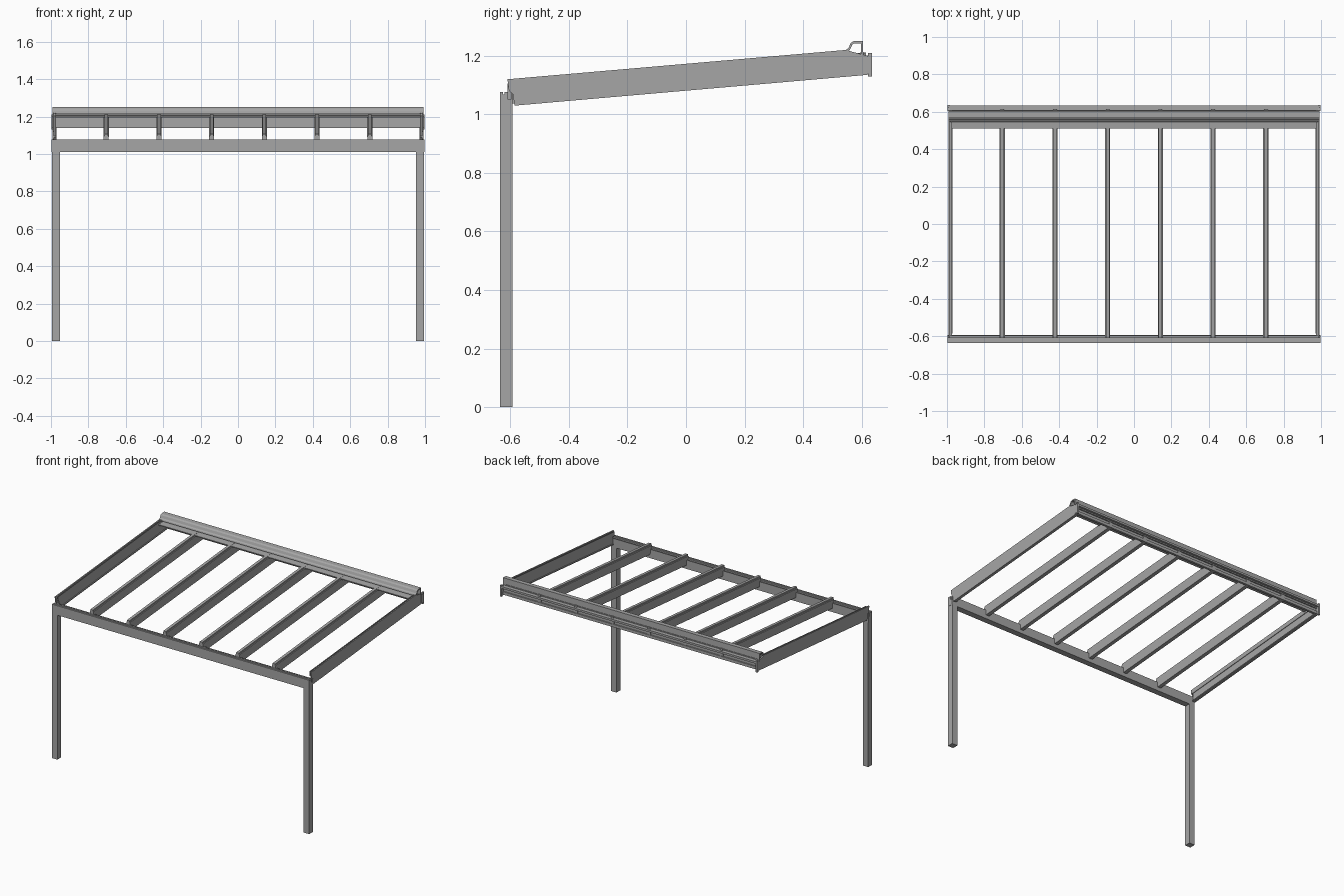
import bpy
from mathutils import Vector

cube = bpy.data.objects.get("Cube")
if cube:
    bpy.data.objects.remove(cube, do_unlink=True)

grey = bpy.data.materials.new("aluminium_grey")
grey.use_nodes = True
colour = (0.38, 0.38, 0.38, 1)
grey.diffuse_color = colour
grey.node_tree.nodes["Principled BSDF"].inputs["Base Color"].default_value = colour

SLOPE = 0.0868


def roof(y):
    """Height of the roof's upper edge at depth y."""
    return 1.12 + (y + 0.61) * SLOPE


def extrude(name, points, place, start, end):
    """Sweep a 2D profile between two stations; place maps (a, b, station) to 3D."""
    n = len(points)
    verts = [Vector(place(a, b, s)) for s in (start, end) for a, b in points]
    faces = [tuple(range(n)), tuple(range(2 * n - 1, n - 1, -1))]
    faces += [(i, i + n, (i + 1) % n + n, (i + 1) % n) for i in range(n)]
    mesh = bpy.data.meshes.new(name)
    mesh.from_pydata(verts, [], faces)
    mesh.materials.append(grey)
    obj = bpy.data.objects.new(name, mesh)
    bpy.context.collection.objects.link(obj)
    bpy.context.view_layer.objects.active = obj
    obj.select_set(True)
    bpy.ops.object.mode_set(mode='EDIT')
    bpy.ops.mesh.select_all(action='SELECT')
    bpy.ops.mesh.normals_make_consistent(inside=False)
    bpy.ops.object.mode_set(mode='OBJECT')
    obj.select_set(False)
    return obj


def across(name, points, x0, x1):
    """Profile in (y, z), swept along x."""
    return extrude(name, points, lambda y, z, x: (x, y, z), x0, x1)


def sloped(name, points, x, y0, y1, side=1):
    """Profile in (x, height below roof edge), swept down the roof slope."""
    return extrude(name, points,
                   lambda a, b, y: (x + side * a, y, roof(y) + b), y0, y1)


def rect(a0, a1, b0, b1):
    return [(a0, b0), (a1, b0), (a1, b1), (a0, b1)]


# Front posts and the end parts of the roof
side_shape = [(-0.61, 1.12), (-0.605, 1.08), (-0.592, 1.07), (-0.585, 1.03),
              (0.62, 1.135), (0.62, 1.2), (0.545, 1.22)]
for label, s in (("left", 1), ("right", -1)):
    across(label + "_post", rect(-0.635, -0.593, 0, 1.012), s * 0.953, s * 0.995)
    across(label + "_side_rafter", side_shape, s * 0.984, s * 0.992)
    sloped(label + "_glazing_ledge", rect(0.972, 0.986, -0.032, -0.024), 0, -0.6, 0.6, s)
    sloped(label + "_inner_lip", rect(0.972, 0.976, -0.03, -0.002), 0, -0.6, 0.55, s)
    sloped(label + "_bottom_flange", rect(0.97, 0.986, -0.09, -0.083), 0, -0.585, 0.61, s)
    sloped(label + "_inner_web", rect(0.976, 0.98, -0.085, -0.03), 0, -0.585, 0.61, s)
    across(label + "_wall_bracket",
           [(0.605, 1.14), (0.622, 1.14), (0.622, 1.13), (0.635, 1.13),
            (0.635, 1.21), (0.622, 1.21), (0.622, 1.2), (0.605, 1.2)],
           s * 0.984, s * 0.996)

# Front beam with a gutter channel along its top
across("front_beam",
       [(-0.635, 1.01), (-0.593, 1.01), (-0.593, 1.072), (-0.598, 1.072),
        (-0.598, 1.05), (-0.608, 1.05), (-0.608, 1.076), (-0.62, 1.076),
        (-0.62, 1.068), (-0.626, 1.068), (-0.626, 1.076), (-0.635, 1.076)],
       -0.996, 0.996)

# Six intermediate rafters with a narrower cover strip on top
rafter_half = [(0.013, -0.085), (0.014, -0.026), (0.01, -0.024), (0.01, -0.014)]
rafter_shape = rafter_half + [(-a, b) for a, b in reversed(rafter_half)]
for i in range(6):
    sloped("rafter_%d" % (i + 1), rafter_shape, (i - 2.5) * 0.282, -0.61, 0.615)

# Wall profile at the back, with flashing and a raised cover cap
across("wall_plate",
       [(0.602, 1.14), (0.618, 1.14), (0.618, 1.16), (0.61, 1.16),
        (0.61, 1.18), (0.618, 1.18), (0.618, 1.2), (0.602, 1.2)], -0.984, 0.984)
across("wall_rail", rect(0.618, 0.633, 1.188, 1.202), -0.99, 0.99)
across("roof_flashing",
       [(0.51, 1.196), (0.61, 1.204), (0.61, 1.21), (0.51, 1.202)], -0.972, 0.972)
across("cover_cap",
       [(0.545, 1.213), (0.548, 1.222), (0.556, 1.228), (0.562, 1.243), (0.572, 1.25),
        (0.604, 1.251), (0.606, 1.203), (0.598, 1.203), (0.597, 1.243), (0.574, 1.243),
        (0.568, 1.238), (0.56, 1.22), (0.552, 1.213)], -0.993, 0.993)
